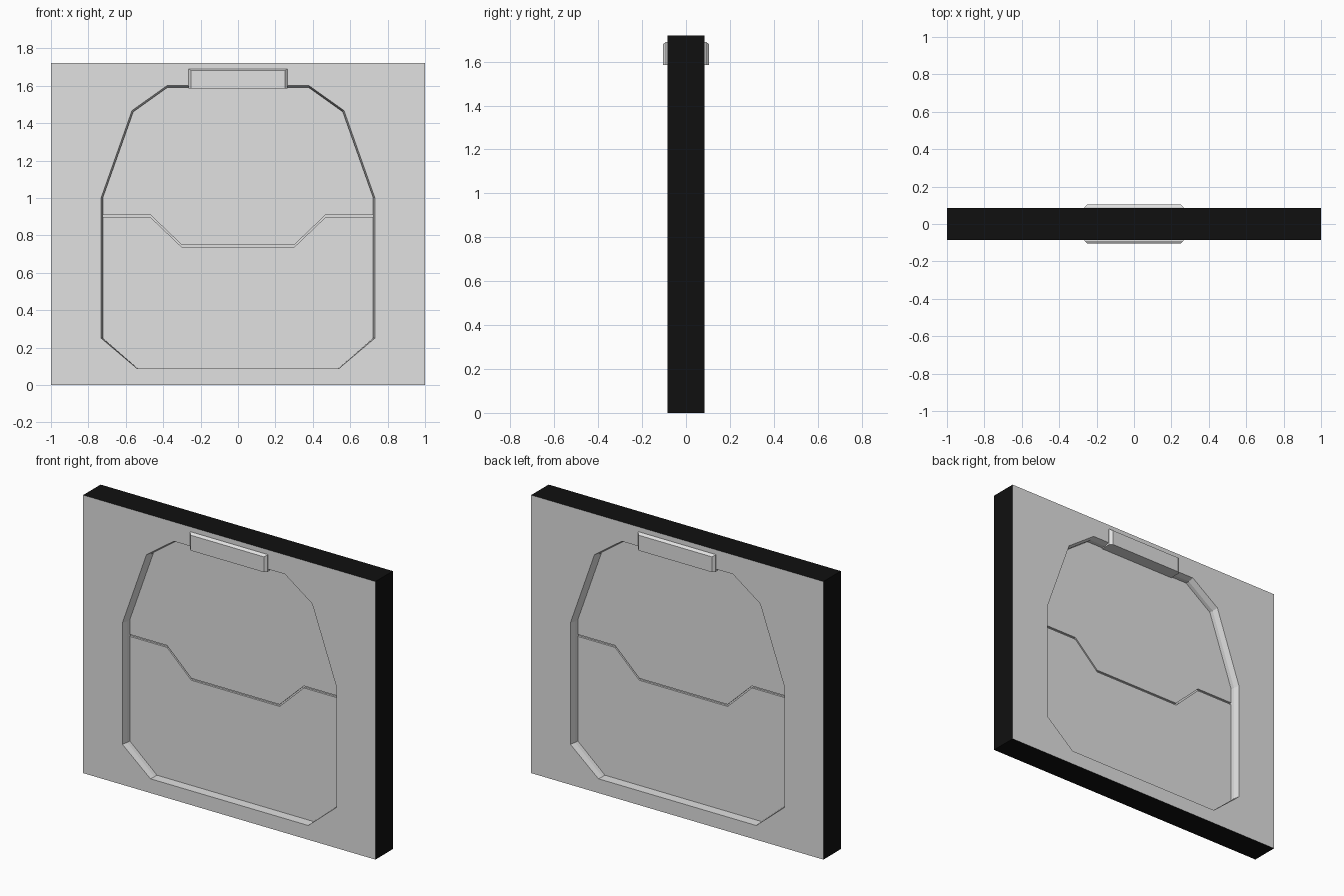
import bpy, bmesh

if "Cube" in bpy.data.objects:
    bpy.data.objects.remove(bpy.data.objects["Cube"])

def material(name, v):
    m = bpy.data.materials.new(name)
    m.diffuse_color = (v, v, v, 1)
    m.use_nodes = True
    m.node_tree.nodes["Principled BSDF"].inputs["Base Color"].default_value = m.diffuse_color
    return m

GREY = material("light grey", 0.75)
BLACK = material("black", 0.005)
T = 0.085      # half thickness of the wall
D = 0.025      # half thickness of the recessed door

def finish(bm, name):
    bmesh.ops.recalc_face_normals(bm, faces=bm.faces[:])
    me = bpy.data.meshes.new(name)
    bm.to_mesh(me)
    bm.free()
    me.materials.append(GREY)
    me.materials.append(BLACK)
    ob = bpy.data.objects.new(name, me)
    bpy.context.collection.objects.link(ob)
    return ob

def ring(bm, pts, y):
    return [bm.verts.new((x, y, z)) for x, z in pts]

def bridge(bm, a, b, mat=0):
    n = len(a)
    for i in range(n):
        f = bm.faces.new((a[i], a[(i + 1) % n], b[(i + 1) % n], b[i]))
        f.material_index = mat

def mirrored(half):
    return half + [(-x, z) for x, z in reversed(half)]

def prism(name, pts, y):
    bm = bmesh.new()
    a, b = ring(bm, pts, -y), ring(bm, pts, y)
    bm.faces.new(a)
    bm.faces.new(b)
    bridge(bm, a, b)
    return finish(bm, name)

# door opening: outer outline and slightly smaller inner outline
outer = mirrored([(0.54, 0.088), (0.732, 0.25), (0.732, 1.0), (0.567, 1.467), (0.38, 1.6)])
inner = mirrored([(0.537, 0.088), (0.723, 0.25), (0.723, 1.0), (0.56, 1.46), (0.377, 1.591)])

# wall frame with black rim and a hole through it
bm = bmesh.new()
rect = [(1, 0), (1, 1.72), (-1, 1.72), (-1, 0)]
rims, walls = [], []
for s in (-1, 1):
    r, o = ring(bm, rect, s * T), ring(bm, outer, s * T)
    edges = []
    for loop in (r, o):
        edges += [bm.edges.new((loop[i], loop[(i + 1) % len(loop)])) for i in range(len(loop))]
    bmesh.ops.triangle_fill(bm, edges=edges, use_beauty=True, normal=(0, s, 0))
    i1 = ring(bm, inner, s * 0.05)
    bridge(bm, o, i1)
    rims.append(r)
    walls.append(i1)
bridge(bm, rims[0], rims[1], 1)
bridge(bm, walls[0], walls[1])
finish(bm, "wall_frame")

# door leaves either side of the stepped seam
def seam(dz):
    return [(-0.723, 0.903 + dz), (-0.468, 0.903 + dz), (-0.302, 0.744 + dz),
            (0.302, 0.744 + dz), (0.468, 0.903 + dz), (0.723, 0.903 + dz)]

G = 0.006
prism("lower_door", seam(-G) + [(0.723, 0.25), (0.537, 0.088), (-0.537, 0.088), (-0.723, 0.25)], D)
prism("upper_door", seam(G) + [(0.723, 1.0), (0.56, 1.46), (0.377, 1.591),
                               (-0.377, 1.591), (-0.56, 1.46), (-0.723, 1.0)], D)
prism("door_seam", seam(-G) + seam(G)[::-1], 0.013)

# bevelled plate above the door, on both sides
for s, name in ((-1, "front_plate"), (1, "back_plate")):
    bm = bmesh.new()
    base = [(-0.265, 1.585), (0.265, 1.585), (0.265, 1.69), (-0.265, 1.69)]
    face = [(-0.25, 1.585), (0.25, 1.585), (0.25, 1.68), (-0.25, 1.68)]
    a, b, c = ring(bm, base, s * D), ring(bm, base, s * 0.09), ring(bm, face, s * 0.105)
    bridge(bm, a, b)
    bridge(bm, b, c)
    bm.faces.new(c)
    bm.faces.new(a)
    finish(bm, name)
